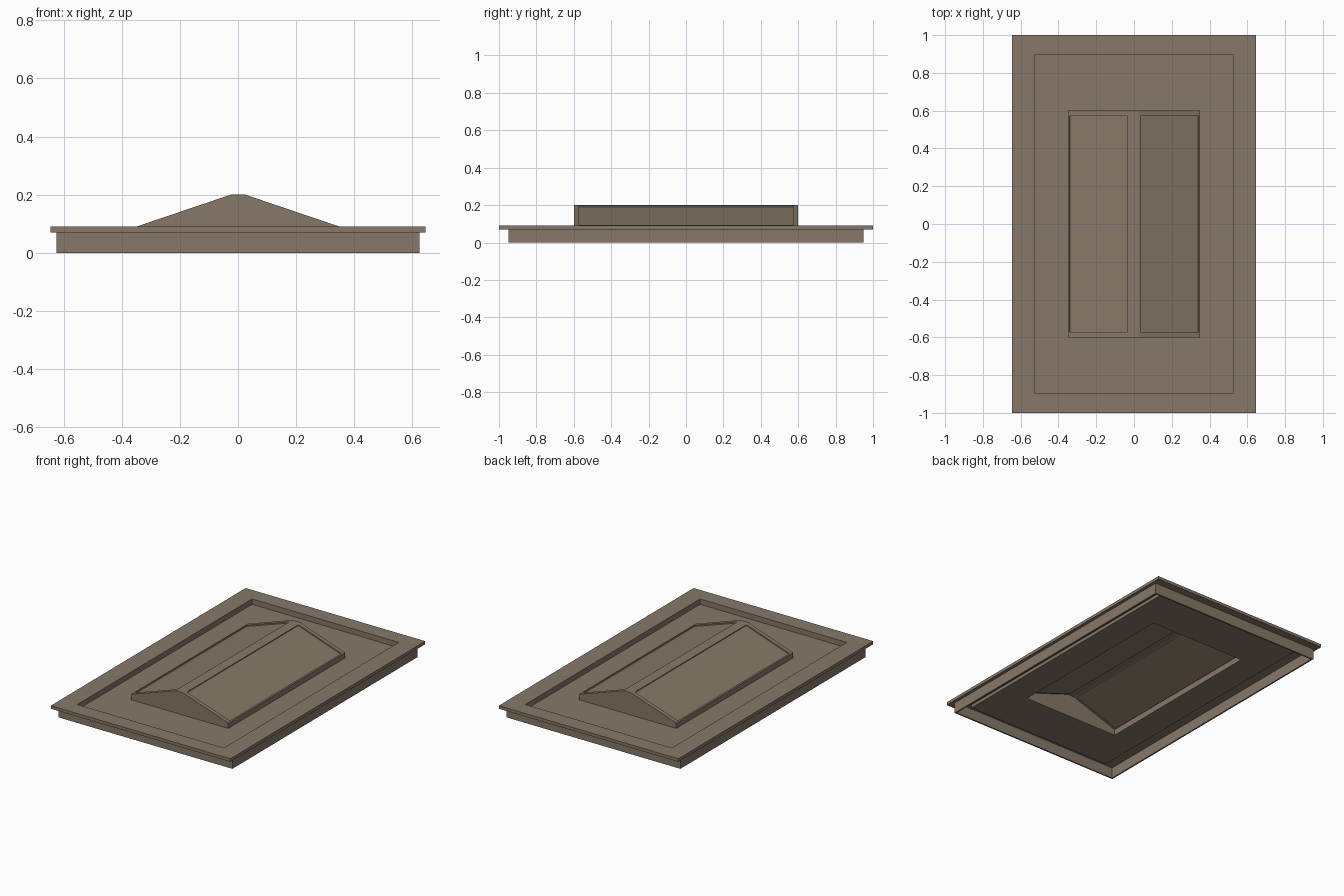
import bpy
import bmesh
from math import copysign

cube = bpy.data.objects.get("Cube")
if cube:
    bpy.data.objects.remove(cube, do_unlink=True)


def make_material(name, rgb):
    mat = bpy.data.materials.new(name)
    mat.use_nodes = True
    colour = (*rgb, 1.0)
    mat.diffuse_color = colour
    mat.node_tree.nodes["Principled BSDF"].inputs["Base Color"].default_value = colour
    return mat


bronze = make_material("weathered bronze", (0.24, 0.19, 0.138))


def add_object(name, bm):
    mesh = bpy.data.meshes.new(name)
    bm.to_mesh(mesh)
    bm.free()
    mesh.materials.append(bronze)
    obj = bpy.data.objects.new(name, mesh)
    bpy.context.collection.objects.link(obj)
    return obj


def rectangular_ring(name, section):
    """Sweep a closed section of (half width, half length, height) round a rectangle."""
    bm = bmesh.new()
    loops = [[bm.verts.new((sx * hx, sy * hy, z))
              for sx, sy in ((-1, -1), (1, -1), (1, 1), (-1, 1))]
             for hx, hy, z in section]
    for i, loop in enumerate(loops):
        following = loops[(i + 1) % len(loops)]
        for k in range(4):
            n = (k + 1) % 4
            bm.faces.new((loop[k], loop[n], following[n], following[k]))
    bmesh.ops.recalc_face_normals(bm, faces=bm.faces)
    return add_object(name, bm)


RIM_TOP, RIM_BASE = 0.09, 0.07
TRAY_TOP, TRAY_BASE = 0.055, 0.049

# Upright skirt under the rim
rectangular_ring("skirt", [(0.625, 0.95, 0), (0.625, 0.95, RIM_BASE),
                           (0.615, 0.94, RIM_BASE), (0.615, 0.94, 0)])

# Overhanging rim that steps down to a sunken tray with a central opening
rectangular_ring("rim_and_tray", [
    (0.645, 1, RIM_BASE), (0.645, 1, RIM_TOP),
    (0.527, 0.897, RIM_TOP), (0.527, 0.897, TRAY_TOP),
    (0.347, 0.597, TRAY_TOP), (0.347, 0.597, TRAY_BASE),
    (0.532, 0.902, TRAY_BASE), (0.532, 0.902, RIM_BASE)])

# Ridged cover: gabled profile extruded along the length, open below
bm = bmesh.new()
half = [(0.35, TRAY_BASE), (0.35, RIM_TOP), (0.025, 0.2)]
profile = half + [(-x, z) for x, z in reversed(half)]
front, back = ([bm.verts.new((x, y, z)) for x, z in profile] for y in (-0.6, 0.6))
bm.faces.new(front)
bm.faces.new(back)
for i in range(len(profile) - 1):
    bm.faces.new((front[i], front[i + 1], back[i + 1], back[i]))
bmesh.ops.recalc_face_normals(bm, faces=bm.faces)
bm.normal_update()

# Sunken panels in both slopes, with wider borders at the gable ends
slopes = [f for f in bm.faces if 0.1 < abs(f.normal.x) < 0.9]
bmesh.ops.inset_individual(bm, faces=slopes, thickness=0.013)
for face in slopes:
    for v in face.verts:
        v.co.y = copysign(0.573, v.co.y)
bm.normal_update()
for face in slopes:
    offset = face.normal * -0.008
    bmesh.ops.inset_individual(bm, faces=[face], thickness=0.0)
    for v in face.verts:
        v.co += offset
bm.normal_update()
cover = add_object("ridged_cover", bm)
shell = cover.modifiers.new("thin shell", "SOLIDIFY")
shell.thickness = 0.004
shell.offset = -1
